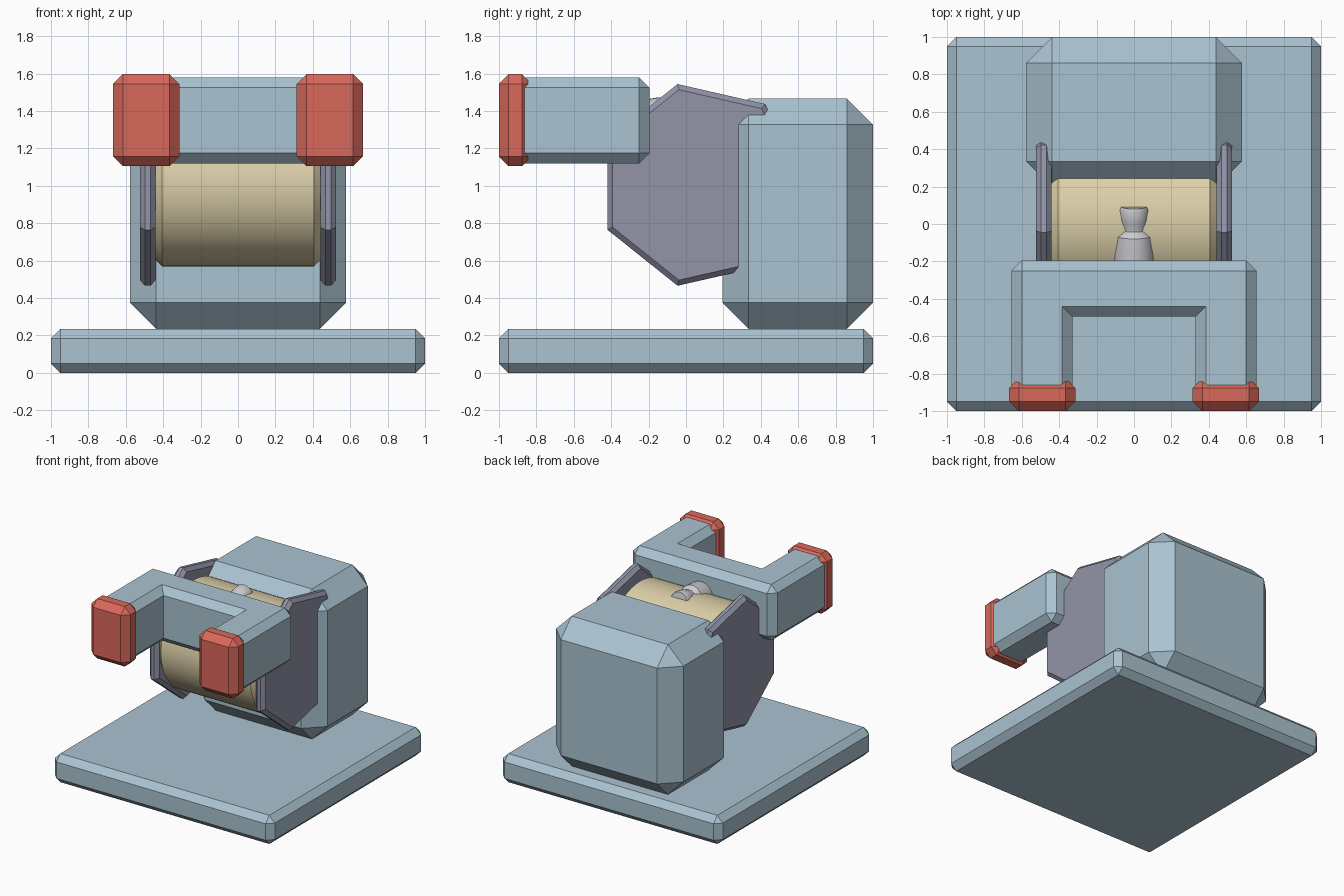
import bpy, bmesh, math
from mathutils import Vector

if "Cube" in bpy.data.objects:
    bpy.data.objects.remove(bpy.data.objects["Cube"])


def material(name, rgb):
    lin = [(c / 255 / 12.92) if c < 11 else ((c / 255 + 0.055) / 1.055) ** 2.4 for c in rgb]
    m = bpy.data.materials.new(name)
    m.diffuse_color = (*lin, 1)
    m.use_nodes = True
    m.node_tree.nodes["Principled BSDF"].inputs["Base Color"].default_value = m.diffuse_color
    return m


BLUE = material("pale_blue", (170, 195, 209))
RED = material("red", (217, 104, 91))
SLATE = material("slate", (146, 149, 169))
TAN = material("tan", (221, 208, 169))
GREY = material("light_grey", (203, 203, 208))


def finish(bm, name, mat, smooth=False):
    bmesh.ops.recalc_face_normals(bm, faces=bm.faces)
    me = bpy.data.meshes.new(name)
    bm.to_mesh(me)
    bm.free()
    me.materials.append(mat)
    ob = bpy.data.objects.new(name, me)
    bpy.context.collection.objects.link(ob)
    if smooth:
        bpy.context.view_layer.objects.active = ob
        ob.select_set(True)
        bpy.ops.object.shade_smooth_by_angle(angle=math.radians(30))
        ob.select_set(False)
    return ob


def prism(name, mat, pts, direction, bevel, keep=lambda e: True, smooth=False):
    """Extrude a planar outline along direction and chamfer the chosen edges."""
    bm = bmesh.new()
    d = Vector(direction)
    a = [bm.verts.new(p) for p in pts]
    b = [bm.verts.new(Vector(p) + d) for p in pts]
    n = len(pts)
    bm.faces.new(a)
    bm.faces.new(b[::-1])
    for i in range(n):
        bm.faces.new((a[i], b[i], b[(i + 1) % n], a[(i + 1) % n]))
    bmesh.ops.recalc_face_normals(bm, faces=bm.faces)
    bmesh.ops.bevel(bm, geom=[e for e in bm.edges if keep(e)], offset=bevel,
                    offset_type='OFFSET', segments=1, profile=0.5, affect='EDGES')
    return finish(bm, name, mat, smooth)


def box(name, mat, x0, x1, y0, y1, z0, z1, bevel):
    pts = [(x0, y0, z0), (x1, y0, z0), (x1, y1, z0), (x0, y1, z0)]
    return prism(name, mat, pts, (0, 0, z1 - z0), bevel)


def ring(n, r, x, cy, cz, start=0.0):
    angles = [start + 2 * math.pi * i / n for i in range(n)]
    return [(x, cy + r * math.cos(t), cz + r * math.sin(t)) for t in angles]


def end_edge(e):
    # edges around the two end faces of a prism along x
    return abs(e.verts[0].co.x - e.verts[1].co.x) < 1e-5


# Base plate and rear housing
box("base_plate", BLUE, -1, 1, -1, 1, 0, 0.235, 0.05)
box("rear_housing", BLUE, -0.578, 0.578, 0.195, 1, 0.235, 1.467, 0.14)

# Drum between two seven-sided side plates
prism("drum", TAN, ring(64, 0.435, -0.44, 0.015, 1.005), (0.88, 0, 0), 0.033, end_edge, True)
for side, x in (("left", -0.525), ("right", 0.44)):
    prism(side + "_side_plate", SLATE, ring(7, 0.553, x, 0.078, 1.005),
          (0.085, 0, 0), 0.028, end_edge)

# Horseshoe with chamfered edges, inner slot corners left sharp
outline = [(-0.655, -0.94), (-0.33, -0.94), (-0.33, -0.495), (0.33, -0.495),
           (0.33, -0.94), (0.655, -0.94), (0.655, -0.195), (-0.655, -0.195)]


def not_slot_corner(e):
    a, b = (v.co for v in e.verts)
    return not (abs(a.z - b.z) > 0.1 and abs(a.y + 0.495) < 1e-4)


prism("horseshoe", BLUE, [(x, y, 1.12) for x, y in outline], (0, 0, 0.46), 0.055, not_slot_corner)

# Red end caps
box("left_cap", RED, -0.668, -0.314, -1, -0.825, 1.105, 1.597, 0.052)
box("right_cap", RED, 0.314, 0.668, -1, -0.825, 1.105, 1.597, 0.052)

# Waisted pin joining the horseshoe to the drum, rising slightly to the back
profile = [(-0.30, 0.112), (-0.14, 0.109), (-0.06, 0.1), (-0.03, 0.07), (-0.015, 0.07),
           (0.02, 0.079), (0.08, 0.081), (0.095, 0.074)]
bm = bmesh.new()
rings = []
for y, r in profile:
    z = 1.39 + 0.2 * y
    rings.append([bm.verts.new((p[1], y - 0.2 * (p[2] - z), p[2])) for p in ring(32, r, 0, 0, z)])
for a, b in zip(rings, rings[1:]):
    for i in range(32):
        j = (i + 1) % 32
        bm.faces.new((a[i], a[j], b[j], b[i]))
bm.faces.new(rings[0])
bm.faces.new(rings[-1])
finish(bm, "pin", GREY, True)
